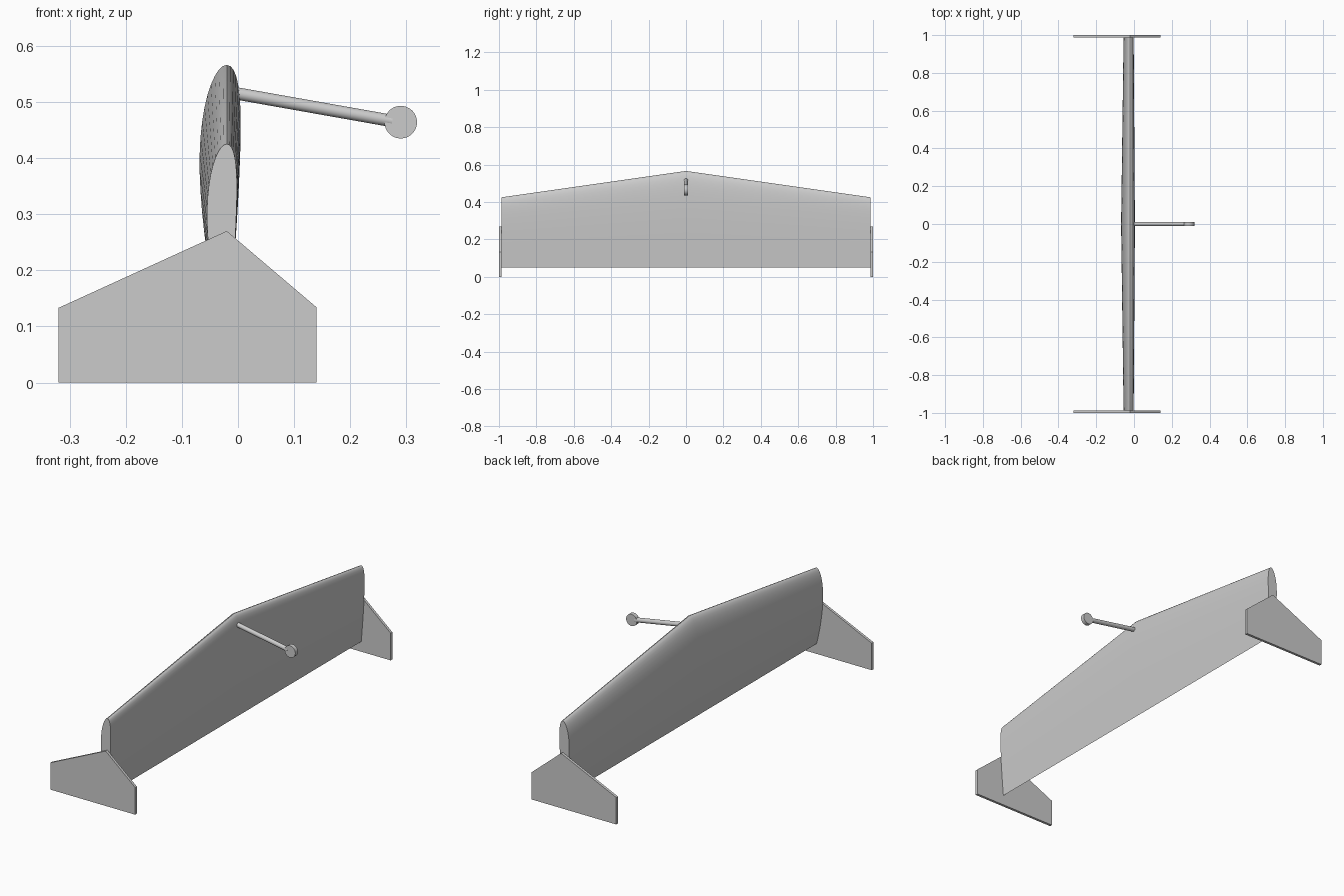
import bpy, bmesh, math
from mathutils import Vector

cube = bpy.data.objects.get("Cube")
if cube:
    bpy.data.objects.remove(cube, do_unlink=True)

GREY = (0.6, 0.6, 0.6, 1.0)
mat = bpy.data.materials.new("light grey")
mat.use_nodes = True
mat.diffuse_color = GREY
mat.node_tree.nodes["Principled BSDF"].inputs["Base Color"].default_value = GREY


def finish(bm, name, smooth=False):
    """Turn a bmesh into a named object with the shared material."""
    bmesh.ops.recalc_face_normals(bm, faces=bm.faces)
    mesh = bpy.data.meshes.new(name)
    bm.to_mesh(mesh)
    bm.free()
    mesh.materials.append(mat)
    obj = bpy.data.objects.new(name, mesh)
    bpy.context.collection.objects.link(obj)
    if smooth:
        bpy.ops.object.select_all(action="DESELECT")
        bpy.context.view_layer.objects.active = obj
        obj.select_set(True)
        bpy.ops.object.shade_smooth_by_angle(angle=math.radians(35))
    return obj


def airfoil(z_lead, z_trail=0.05, x_chord=-0.02, thick=0.14, camber=0.025, steps=24):
    """Cambered section in x and z, from the trailing edge around the nose and back."""
    chord = z_lead - z_trail
    points = []
    for i in range(2 * steps):
        a = math.pi * i / steps
        t = (1 + math.cos(a)) / 2
        half = 5 * thick * (0.2969 * math.sqrt(t) - 0.126 * t - 0.3516 * t**2
                            + 0.2843 * t**3 - 0.1036 * t**4)
        p = 0.4
        if t < p:
            mean = camber / p**2 * (2 * p * t - t * t)
        else:
            mean = camber / (1 - p)**2 * (1 - 2 * p + 2 * p * t - t * t)
        side = 1 if i <= steps else -1
        points.append((x_chord - chord * (mean + side * half), z_lead - chord * t))
    return points


# Wing: three sections lofted along y, tapering from the middle to both tips
bm = bmesh.new()
rings = []
for y, z_lead in ((-0.987, 0.425), (0, 0.566), (0.987, 0.425)):
    rings.append([bm.verts.new((x, y, z)) for x, z in airfoil(z_lead)])
for a, b in zip(rings, rings[1:]):
    for i in range(len(a)):
        j = (i + 1) % len(a)
        bm.faces.new((a[i], a[j], b[j], b[i]))
bm.faces.new(rings[0])
bm.faces.new(rings[-1])
finish(bm, "wing", smooth=True)

# Tip fins: flat five-sided plates on both ends
outline = [(-0.32, 0), (0.14, 0), (0.14, 0.134), (-0.02, 0.27), (-0.32, 0.133)]
for name, side in (("front_fin", -1), ("back_fin", 1)):
    bm = bmesh.new()
    face = bm.faces.new([bm.verts.new((x, side * 0.987, z)) for x, z in outline])
    out = bmesh.ops.extrude_face_region(bm, geom=[face])
    moved = [v for v in out["geom"] if isinstance(v, bmesh.types.BMVert)]
    bmesh.ops.translate(bm, verts=moved, vec=(0, side * 0.013, 0))
    if face.is_valid and len(bm.faces) < 7:
        bm.faces.new(face.verts) if not face.is_valid else None
    finish(bm, name)


def cylinder(name, start, end, radius, segments):
    """Capped cylinder between two points."""
    start, end = Vector(start), Vector(end)
    axis = end - start
    bm = bmesh.new()
    bmesh.ops.create_cone(bm, cap_ends=True, segments=segments, radius1=radius,
                          radius2=radius, depth=axis.length)
    bm.transform(axis.to_track_quat("Z", "Y").to_matrix().to_4x4())
    bmesh.ops.translate(bm, verts=bm.verts, vec=(start + end) / 2)
    return finish(bm, name, smooth=True)


# Boom and the round disc at its end
cylinder("boom", (-0.03, 0, 0.52), (0.275, 0, 0.466), 0.011, 32)
cylinder("boom_disc", (0.29, -0.01, 0.464), (0.29, 0.01, 0.464), 0.029, 48)
